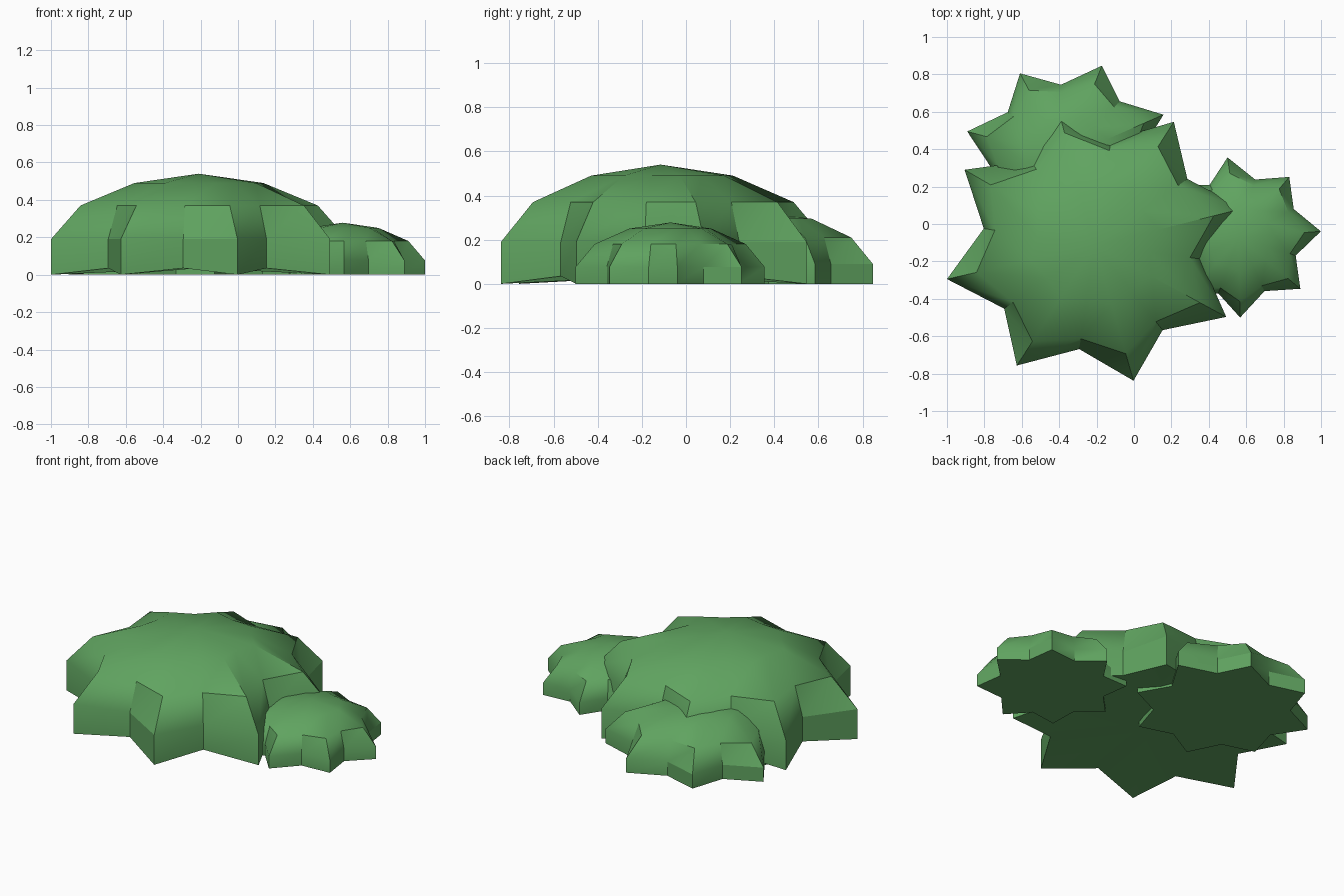
import bpy, bmesh
from math import radians, cos, sin

if "Cube" in bpy.data.objects:
    bpy.data.objects.remove(bpy.data.objects["Cube"])

leaf = bpy.data.materials.new("leaf_green")
leaf.diffuse_color = (0.117, 0.37, 0.117, 1)
leaf.use_nodes = True
leaf.node_tree.nodes["Principled BSDF"].inputs["Base Color"].default_value = leaf.diffuse_color


def star_dome(name, centre, tips, valleys, heights, valley_lift=0.0, base_lift=0.0):
    """Faceted dome: tips = (angle, radius), valleys = radius after each tip."""
    n = len(tips)
    outline = []
    for i, (a, r) in enumerate(tips):
        nxt = tips[(i + 1) % n][0] + (360 if i == n - 1 else 0)
        outline += [(a, r, True), ((a + nxt) / 2, valleys[i], False)]
    # ring heights with tip and valley scale; the star softens toward the top
    levels = [(0, 1, 1), (heights[0], 1, 1),
              (heights[1], 0.80, 0.90), (heights[2], 0.435, 0.52)]
    bm = bmesh.new()
    rings = []
    for k, (z, tip_s, valley_s) in enumerate(levels):
        ring = []
        for a, r, is_tip in outline:
            s = r * (tip_s if is_tip else valley_s)
            lift = valley_lift if k == 0 and not is_tip else 0
            ring.append(bm.verts.new((centre[0] + s * cos(radians(a)),
                                      centre[1] + s * sin(radians(a)), z + lift)))
        rings.append(ring)
    top = bm.verts.new((*centre, heights[3]))
    bottom = bm.verts.new((*centre, base_lift))
    m = 2 * n
    for i in range(m):
        j = (i + 1) % m
        for lo, hi in zip(rings, rings[1:]):
            bm.faces.new((lo[i], lo[j], hi[j]))
            bm.faces.new((lo[i], hi[j], hi[i]))
        bm.faces.new((rings[-1][i], rings[-1][j], top))
        bm.faces.new((rings[0][j], rings[0][i], bottom))
    mesh = bpy.data.meshes.new(name)
    bm.to_mesh(mesh)
    bm.free()
    mesh.materials.append(leaf)
    ob = bpy.data.objects.new(name, mesh)
    bpy.context.collection.objects.link(ob)
    # soft facets, crisp creases
    bpy.ops.object.select_all(action='DESELECT')
    ob.select_set(True)
    bpy.context.view_layer.objects.active = ob
    bpy.ops.object.shade_smooth_by_angle(angle=radians(30))
    return ob


# Large central clump
star_dome("large_bush", (-0.21, -0.115),
          [(14, .82), (57.4, .785), (105, .78), (149.8, .805),
           (192.8, .81), (237, .765), (286, .752), (331.5, .80)],
          [.61, .57, .57, .60, .59, .56, .58, .57],
          (.19, .37, .49, .54), valley_lift=.035, base_lift=.035)

# Medium clump behind
star_dome("back_bush", (-0.37, 0.355),
          [(23.5, .575), (68, .53), (118, .51), (165, .54),
           (209, .52), (253, .53), (298, .52), (342, .53)],
          [.42, .39, .39, .40, .40, .40, .40, .40],
          (.09, .21, .295, .32))

# Small clump on the right
star_dome("side_bush", (0.56, -0.07),
          [(4, .44), (50, .42), (98, .43), (140, .43),
           (184, .43), (229, .43), (271, .43), (320, .43)],
          [.33, .32, .32, .32, .32, .32, .32, .32],
          (.077, .18, .25, .278))
